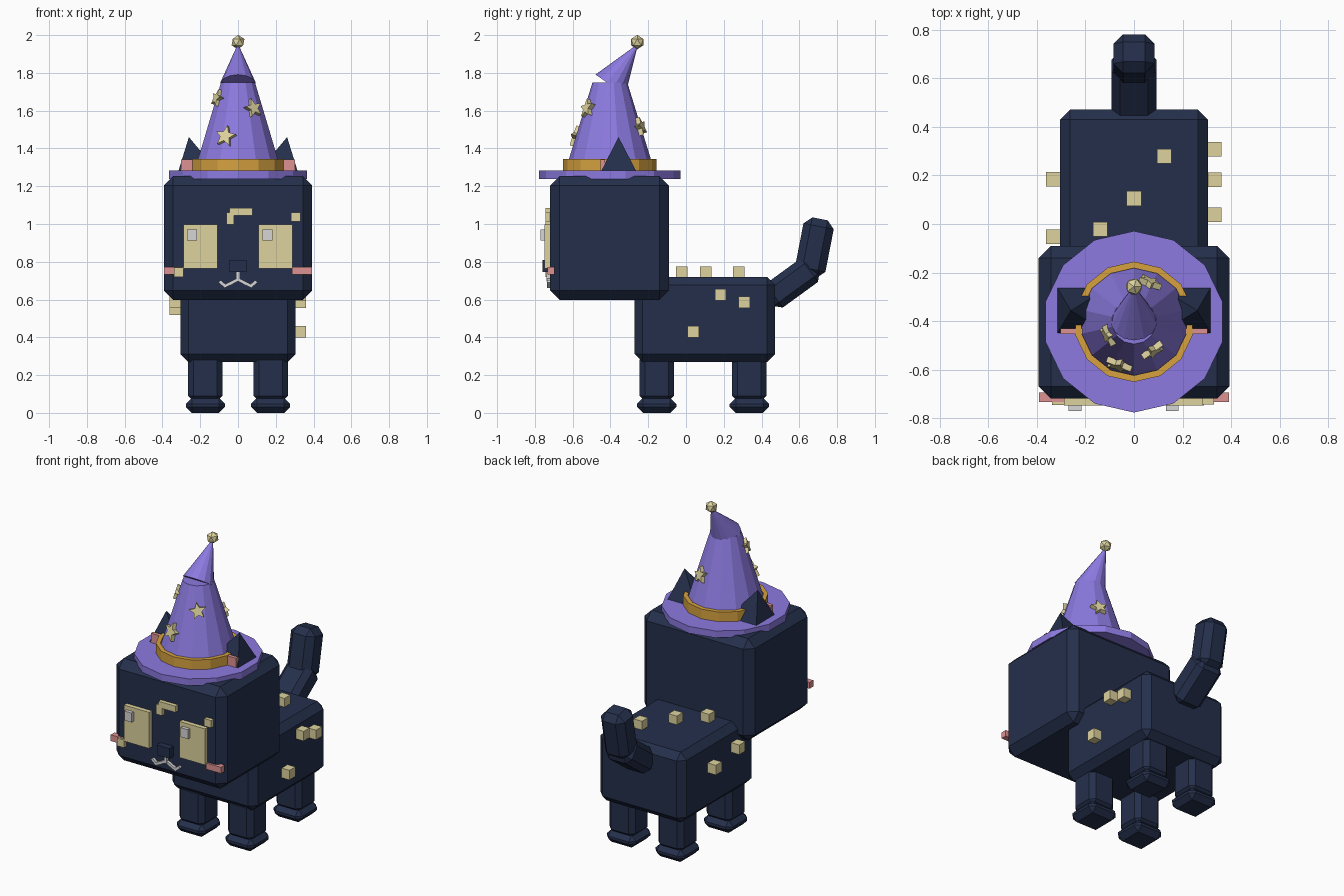
import bpy, bmesh, math
from mathutils import Matrix, Vector

if "Cube" in bpy.data.objects:
    bpy.data.objects.remove(bpy.data.objects["Cube"])


def material(name, srgb):
    m = bpy.data.materials.new(name)
    lin = [((c / 255 + 0.055) / 1.055) ** 2.4 for c in srgb]
    m.diffuse_color = (*lin, 1)
    m.use_nodes = True
    m.node_tree.nodes["Principled BSDF"].inputs["Base Color"].default_value = m.diffuse_color
    return m


NAVY = material("navy fur", (36, 47, 75))
PURPLE = material("purple felt", (140, 122, 224))
GOLD = material("gold band", (214, 162, 64))
YELLOW = material("pale yellow", (222, 211, 158))
PINK = material("pink", (222, 146, 146))
GREY = material("light grey", (214, 214, 214))


def finish(name, bm, mat, matrix=None):
    bmesh.ops.recalc_face_normals(bm, faces=bm.faces)
    me = bpy.data.meshes.new(name)
    bm.to_mesh(me)
    bm.free()
    me.materials.append(mat)
    ob = bpy.data.objects.new(name, me)
    bpy.context.collection.objects.link(ob)
    if matrix:
        ob.matrix_world = matrix
    return ob


def box(name, center, size, mat, bevel=0, rot=0, axis='X'):
    """Box with optional chamfered edges, turned by rot degrees."""
    bm = bmesh.new()
    bmesh.ops.create_cube(bm, size=1)
    bmesh.ops.scale(bm, vec=size, verts=bm.verts)
    if bevel:
        bmesh.ops.bevel(bm, geom=bm.edges[:], offset=bevel, segments=1,
                        profile=0.5, affect='EDGES')
    m = Matrix.Translation(center) @ Matrix.Rotation(math.radians(rot), 4, axis)
    return finish(name, bm, mat, m)


def span(name, x, y, z, mat, bevel=0):
    """Box given by its limits on each axis."""
    lim = (x, y, z)
    return box(name, [(a + b) / 2 for a, b in lim], [b - a for a, b in lim], mat, bevel)


def lathe(name, profile, sides, mat, matrix, closed=False):
    """Revolve (radius, height) points around z."""
    bm = bmesh.new()
    rings = []
    for r, z in profile:
        rings.append([bm.verts.new((r * math.sin(2 * math.pi * i / sides),
                                    r * math.cos(2 * math.pi * i / sides), z))
                      for i in range(sides)])
    pairs = list(zip(rings, rings[1:]))
    if closed:
        pairs.append((rings[-1], rings[0]))
    for a, b in pairs:
        for i in range(sides):
            j = (i + 1) % sides
            bm.faces.new((a[i], a[j], b[j], b[i]))
    if not closed:
        bm.faces.new(rings[0])
        bm.faces.new(rings[-1])
    return finish(name, bm, mat, matrix)


# Body and head
span("body", (-0.305, 0.305), (-0.272, 0.472), (0.27, 0.72), NAVY, 0.042)
span("head", (-0.393, 0.393), (-0.72, -0.09), (0.598, 1.253), NAVY, 0.05)

# Legs and paws
for sx, side in ((-1, "left"), (1, "right")):
    for y, end in ((-0.155, "front"), (0.335, "back")):
        x = sx * 0.173
        box(f"{end}_{side}_leg", (x, y, 0.185), (0.183, 0.183, 0.25), NAVY, 0.03)
        box(f"{end}_{side}_paw", (x, y, 0.04), (0.207, 0.207, 0.08), NAVY, 0.032)

# Tail
box("tail_base", (0, 0.56, 0.688), (0.185, 0.30, 0.155), NAVY, 0.035, 36)
box("tail_tip", (0, 0.68, 0.875), (0.17, 0.163, 0.31), NAVY, 0.04, -11)

# Eyes, highlights and cheeks
for sx, side in ((-1, "left"), (1, "right")):
    cx = sx * 0.198
    span(f"{side}_eye", (cx - 0.09, cx + 0.09), (-0.748, -0.70), (0.765, 0.997), YELLOW)
    hx = -0.243 if sx < 0 else 0.157
    span(f"{side}_eye_highlight", (hx - 0.026, hx + 0.026), (-0.77, -0.73),
         (0.912, 0.972), GREY)
    span(f"{side}_cheek", sorted((sx * 0.287, sx * 0.392)), (-0.733, -0.695),
         (0.732, 0.772), PINK)

# Nose and mouth
span("nose", (-0.045, 0.045), (-0.76, -0.70), (0.745, 0.81), NAVY)
span("mouth_stem", (-0.01, 0.01), (-0.738, -0.70), (0.695, 0.745), GREY)
for sx, side in ((-1, "left"), (1, "right")):
    for i, (x, z, w, a) in enumerate(((0.022, 0.695, 0.05, 28), (0.054, 0.679, 0.045, 25),
                                      (0.083, 0.684, 0.04, -40))):
        box(f"{side}_mouth_{i}", (sx * x, -0.72, z), (w, 0.034, 0.017), GREY, 0,
            sx * a, 'Y')

# Fur patches on the face
span("brow_patch", (-0.045, 0.077), (-0.745, -0.70), (1.045, 1.085), YELLOW)
span("brow_patch_end", (-0.062, -0.02), (-0.743, -0.70), (0.997, 1.06), YELLOW)
span("temple_patch", (0.28, 0.33), (-0.743, -0.70), (1.012, 1.06), YELLOW)
span("cheek_patch", (-0.338, -0.288), (-0.745, -0.70), (0.72, 0.77), YELLOW)

# Fur patches on the back and flanks
for i, p in enumerate(((0.125, 0.28, 0.745), (0, 0.105, 0.745), (-0.14, -0.022, 0.745),
                       (0.33, 0.308, 0.585), (0.33, 0.183, 0.625), (0.33, 0.038, 0.43),
                       (-0.333, 0.185, 0.548), (-0.333, -0.053, 0.588))):
    box(f"fur_patch_{i}", p, (0.06, 0.06, 0.062), YELLOW)

# Ears: leaning four-sided pyramids with pink plates in front
for sx, side in ((-1, "left"), (1, "right")):
    bm = bmesh.new()
    base = [bm.verts.new((sx * x, y, 1.25)) for x, y in
            ((0.085, -0.465), (0.325, -0.465), (0.325, -0.248), (0.085, -0.248))]
    tip = bm.verts.new((sx * 0.26, -0.357, 1.46))
    bm.faces.new(base)
    for i in range(4):
        bm.faces.new((base[i], base[(i + 1) % 4], tip))
    finish(f"{side}_ear", bm, NAVY)
    span(f"{side}_inner_ear", sorted((sx * 0.19, sx * 0.303)), (-0.453, -0.43),
         (1.27, 1.342), PINK)

# Hat
HAT = Matrix.Translation((0, -0.403, 0))
lathe("hat_brim", [(0.374, 1.238), (0.374, 1.282)], 14, PURPLE, HAT)
lathe("hat_cone", [(0.238, 1.275), (0.092, 1.75)], 14, PURPLE, HAT)
lathe("hat_band", [(0.248, 1.283), (0.248, 1.345), (0.221, 1.345), (0.221, 1.283)],
      14, GOLD, HAT, closed=True)
lathe("hat_tip", [(0.096, 0), (0.002, 0.257)], 14, PURPLE,
      Matrix.Translation((0, -0.40, 1.737)) @ Matrix.Rotation(math.radians(-34), 4, 'X'))
bm = bmesh.new()
bmesh.ops.create_icosphere(bm, subdivisions=1, radius=0.038)
finish("hat_bobble", bm, YELLOW, Matrix.Translation((0, -0.258, 1.963)))

# Stars lying on the cone
for i, (dx, dy, z, size) in enumerate(((-0.108, -0.055, 1.665, 0.048),
                                       (0.079, -0.118, 1.612, 0.052),
                                       (-0.065, -0.178, 1.463, 0.058),
                                       (0.064, 0.162, 1.515, 0.052))):
    bm = bmesh.new()
    ring = []
    for k in range(10):
        r = size if k % 2 == 0 else size * 0.45
        a = math.pi * k / 5
        ring.append(bm.verts.new((r * math.sin(a), r * math.cos(a), -0.013)))
    face = bm.faces.new(ring)
    top = bmesh.ops.extrude_face_region(bm, geom=[face])["geom"]
    bmesh.ops.translate(bm, vec=(0, 0, 0.026),
                        verts=[v for v in top if isinstance(v, bmesh.types.BMVert)])
    out = Vector((dx, dy, 0)).normalized()
    normal = (out + Vector((0, 0, 0.3))).normalized()
    right = Vector((0, 0, 1)).cross(normal).normalized()
    up = normal.cross(right)
    turn = Matrix((right, up, normal)).transposed().to_4x4()
    spin = Matrix.Rotation(math.radians((-12, 10, -8, 12)[i]), 4, 'Z')
    finish(f"hat_star_{i}", bm, YELLOW,
           Matrix.Translation((dx, dy - 0.403, z)) @ turn @ spin)
